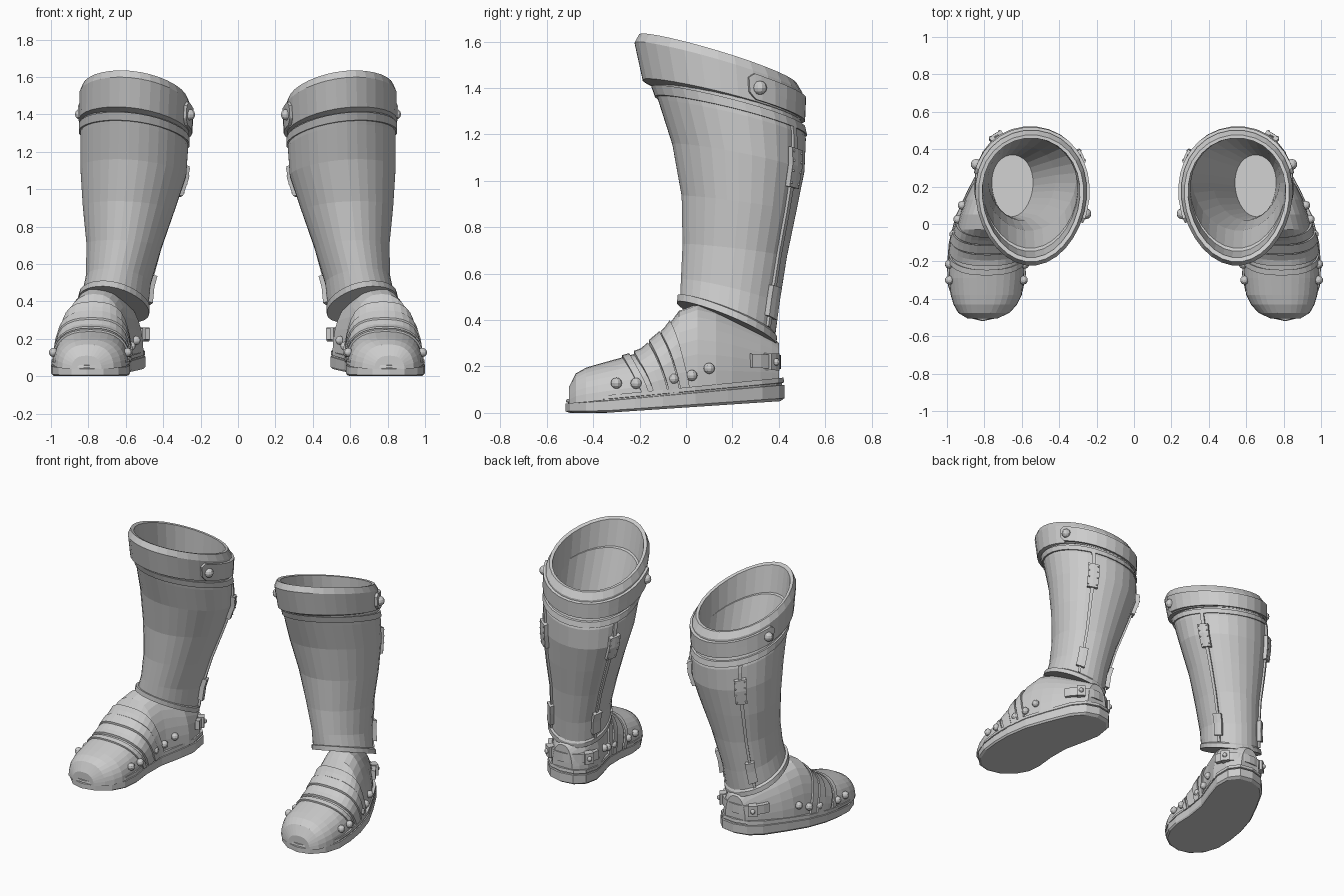
import bpy, bmesh, math
from mathutils import Matrix, Vector
from math import sin, cos, pi, radians

if "Cube" in bpy.data.objects:
    bpy.data.objects.remove(bpy.data.objects["Cube"])

N = 30  # sides of the leg rings


def finish(name, bm):
    """Turn a bmesh into an object mirrored to the other boot."""
    bmesh.ops.recalc_face_normals(bm, faces=bm.faces)
    me = bpy.data.meshes.new(name)
    bm.to_mesh(me)
    bm.free()
    ob = bpy.data.objects.new(name, me)
    bpy.context.collection.objects.link(ob)
    m = ob.modifiers.new("Mirror", 'MIRROR')
    m.use_clip = False
    m.use_mirror_merge = False
    return ob


def loft(name, rows, closed=True, caps=False, wrap=False):
    bm = bmesh.new()
    vs = [[bm.verts.new(p) for p in r] for r in rows]
    n = len(rows[0])
    pairs = list(zip(vs, vs[1:])) + ([(vs[-1], vs[0])] if wrap else [])
    for a, b in pairs:
        for i in range(n if closed else n - 1):
            j = (i + 1) % n
            bm.faces.new((a[i], a[j], b[j], b[i]))
    if caps:
        bm.faces.new(vs[0])
        bm.faces.new(vs[-1])
    return finish(name, bm)


def span(a, b, n):
    return [a + (b - a) * i / n for i in range(n + 1)]


def patch(name, fn, us, ts, off):
    """Raised plate on a surface fn(u, t, offset), with skirts sunk into it."""
    us, ts = [us[0]] + us + [us[-1]], [ts[0]] + ts + [ts[-1]]
    rows = []
    for i, u in enumerate(us):
        rows.append([fn(u, t, -.012 if i in (0, len(us) - 1) or j in (0, len(ts) - 1) else off)
                     for j, t in enumerate(ts)])
    return loft(name, rows, closed=False)


def ring_point(table, u, t, off=0):
    """Tilted egg-shaped ring: centre x, y, radii x, y, height, slope x, y."""
    i = min(int(u), len(table) - 2)
    cx, cy, rx, ry, z, sx, sy = [a + (b - a) * (u - i) for a, b in zip(table[i], table[i + 1])]
    dx, dy = (rx + off) * cos(t) * (1 + .1 * sin(t)), (ry + off) * sin(t)
    return (cx + dx, cy + dy, z + sx * dx + sy * dy)


def ring_rows(table):
    return [[ring_point(table, k, 2 * pi * i / N) for i in range(N)] for k in range(len(table))]


def rivets(name, places, r):
    bm = bmesh.new()
    for p in places:
        bmesh.ops.create_uvsphere(bm, u_segments=10, v_segments=6, radius=r,
                                  matrix=Matrix.Translation(Vector(p)))
    finish(name, bm)


# Leg shaft: outer wall up, then the inner lining down to the ankle
SHAFT = [(.665, .175, .165, .19, .385, .2, -.42),
         (.665, .175, .19, .215, .385, .2, -.42),
         (.66, .178, .188, .215, .415, .2, -.42),
         (.655, .18, .176, .206, .42, .2, -.4),
         (.64, .19, .173, .213, .52, .12, -.25),
         (.61, .21, .2, .226, .7, .05, -.12),
         (.585, .228, .245, .248, .9, .05, -.14),
         (.56, .226, .283, .286, 1.1, .08, -.2),
         (.555, .2, .288, .318, 1.26, .12, -.25),
         (.555, .17, .278, .322, 1.36, .13, -.27)]
LINING = [(.555, .17, .255, .30, 1.36, .13, -.27),
          (.56, .22, .25, .255, 1.1, .08, -.2),
          (.6, .22, .18, .2, .8, 0, 0),
          (.65, .205, .11, .165, .5, 0, -.1)]
loft("boot_shaft", ring_rows(SHAFT) + ring_rows(LINING), caps=True)


def shaft(u, t, off):
    return ring_point(SHAFT, u, t, off)


# Hem line below the cuff
loft("shaft_hem", [[shaft(u, 2 * pi * i / N, o) for i in range(N)]
                   for u, o in ((8.2, -.01), (8.2, .01), (8.6, .012), (8.6, -.01))])

# Cuff
CUFF = [(.555, .155, .293, .343, 1.345, .13, -.26),
        (.55, .14, .297, .363, 1.485, .13, -.30),
        (.55, .137, .28, .34, 1.525, .13, -.31),
        (.55, .14, .26, .32, 1.52, .13, -.31),
        (.555, .16, .252, .3, 1.33, .13, -.26)]
loft("cuff", ring_rows(CUFF), wrap=True)

# Strap around the back of the cuff, with rounded ends
T0, T1 = radians(20), radians(202)


def cuff_strap(u, t, off):
    d = min(t - T0, T1 - t)
    k = min(1, .55 + d / .16)
    return ring_point(CUFF, .47 + (u - .5) * .84 * k, t, off)


ts = [T0, T0 + .04, T0 + .08] + span(T0 + .16, T1 - .16, 15) + [T1 - .08, T1 - .04, T1]
patch("cuff_strap", cuff_strap, [0, .5, 1], ts, .016)
rivets("cuff_rivet", [ring_point(CUFF, .47, a, .018) for a in (T0 + .13, T1 - .13)], .03)

# Seam strips with upper and lower tabs on the outer back and inner side
for side, a in (("outer", radians(56)), ("inner", radians(152))):
    patch(side + "_seam", shaft, span(3, 8.2, 13), [a - .04, a + .04], .012)
    patch(side + "_upper_tab", shaft, [6.5, 7, 7.5], [a - .12, a, a + .12], .024)
    patch(side + "_lower_tab", shaft, [3.35, 4, 4.3], [a - .13, a, a + .13], .026)
    studs = [shaft(u, a + d, .024) for u in (6.6, 6.87, 7.13, 7.4) for d in (-.09, .09)]
    rivets(side + "_tab_stud", studs, .005)

# Heel strap with buckles
HEEL = [(.655, .18, .175, .215, .2, 0, -.05), (.655, .18, .175, .215, .26, 0, -.05)]


def heel(u, t, off):
    return ring_point(HEEL, u, t, off)


patch("heel_strap", heel, [0, 1], span(radians(28), radians(160), 12), .014)
buckles = (radians(58), radians(140))
for a in buckles:
    patch("heel_buckle", heel, [-.1, 1.1], [a - .13, a, a + .13], .03)
rivets("heel_rivet", [heel(.5, a, .03) for a in buckles], .016)


# Sole
def sole_top(y):
    return .06 + .09 * (y + .5) / .9


def sole_bottom(y):
    return max(0, .05 * (y + .35) / .75)


OUTLINE = [(.65, .425), (.74, .40), (.81, .33), (.89, .18), (.955, .04), (.99, -.1),
           (1.0, -.22), (.995, -.33), (.96, -.43), (.89, -.50), (.81, -.52), (.72, -.50),
           (.64, -.44), (.595, -.36), (.578, -.27), (.583, -.14), (.57, 0), (.525, .14),
           (.495, .25), (.505, .35), (.56, .41)]


def sole_row(inset, f):
    row = []
    for x, y in OUTLINE:
        x, y = .74 + (x - .74) * (1 - inset), -.05 + (y + .05) * (1 - inset)
        row.append((x, y, sole_bottom(y) * (1 - f) + sole_top(y) * f))
    return row


loft("sole", [sole_row(*r) for r in ((.04, 0), (0, .12), (0, .68), (.025, .7), (.025, .77),
                                     (.005, .79), (.01, 1))], caps=True)

# Foot upper: sections along y with left edge, right edge and crown height
FOOT = [(-.505, .73, .89, .11), (-.475, .665, .94, .17), (-.43, .625, .965, .195),
        (-.38, .60, .98, .21), (-.29, .588, .99, .235), (-.2, .585, .985, .26),
        (-.1, .59, .97, .345), (-.03, .59, .95, .44), (.05, .57, .93, .47),
        (.13, .535, .905, .45), (.2, .505, .87, .42), (.32, .51, .79, .36),
        (.37, .54, .75, .33), (.40, .575, .725, .30)]


def foot(y, t, off=0):
    i = max(k for k in range(len(FOOT) - 1) if FOOT[k][0] <= y or k == 0)
    a, b = FOOT[i], FOOT[i + 1]
    f = (y - a[0]) / (b[0] - a[0])
    xl, xr, zt = [p + (q - p) * f for p, q in zip(a[1:], b[1:])]
    zb = sole_top(y) - .02
    c = cos(t)
    x = (xl + xr) / 2 + ((xr - xl) / 2 + off) * math.copysign(abs(c) ** .8, c)
    return (x, y, zb + (zt - zb + off) * max(sin(t), 0) ** .9)


ARC = span(0, pi, 16)
loft("foot_upper", [[foot(r[0], t) for t in ARC] for r in FOOT], caps=True)


# Overlapping plates over the instep, swept back toward the sole
def lame(y, t, off):
    return foot(y + .09 * (1 - sin(t)), t, off)


for name, y0, y1, off in (("toe_plate_edge", -.275, -.245, .010), ("instep_plate_1", -.225, -.165, .014),
                          ("instep_plate_2", -.16, -.115, .02), ("instep_plate_3", -.11, -.07, .014)):
    patch(name, lame, span(y0, y1, 2), ARC, off)

# Rivets along both sides of the foot
spots = []
for y, z in ((-.3, .125), (-.215, .125), (-.055, .145), (.025, .16), (.1, .19)):
    zb, zt = foot(y, 0)[2], foot(y, pi / 2)[2]
    t = math.asin(((z - zb) / (zt - zb)) ** (1 / .9))
    spots += [foot(y, t, .008), foot(y, pi - t, .008)]
rivets("foot_rivet", spots, .024)
